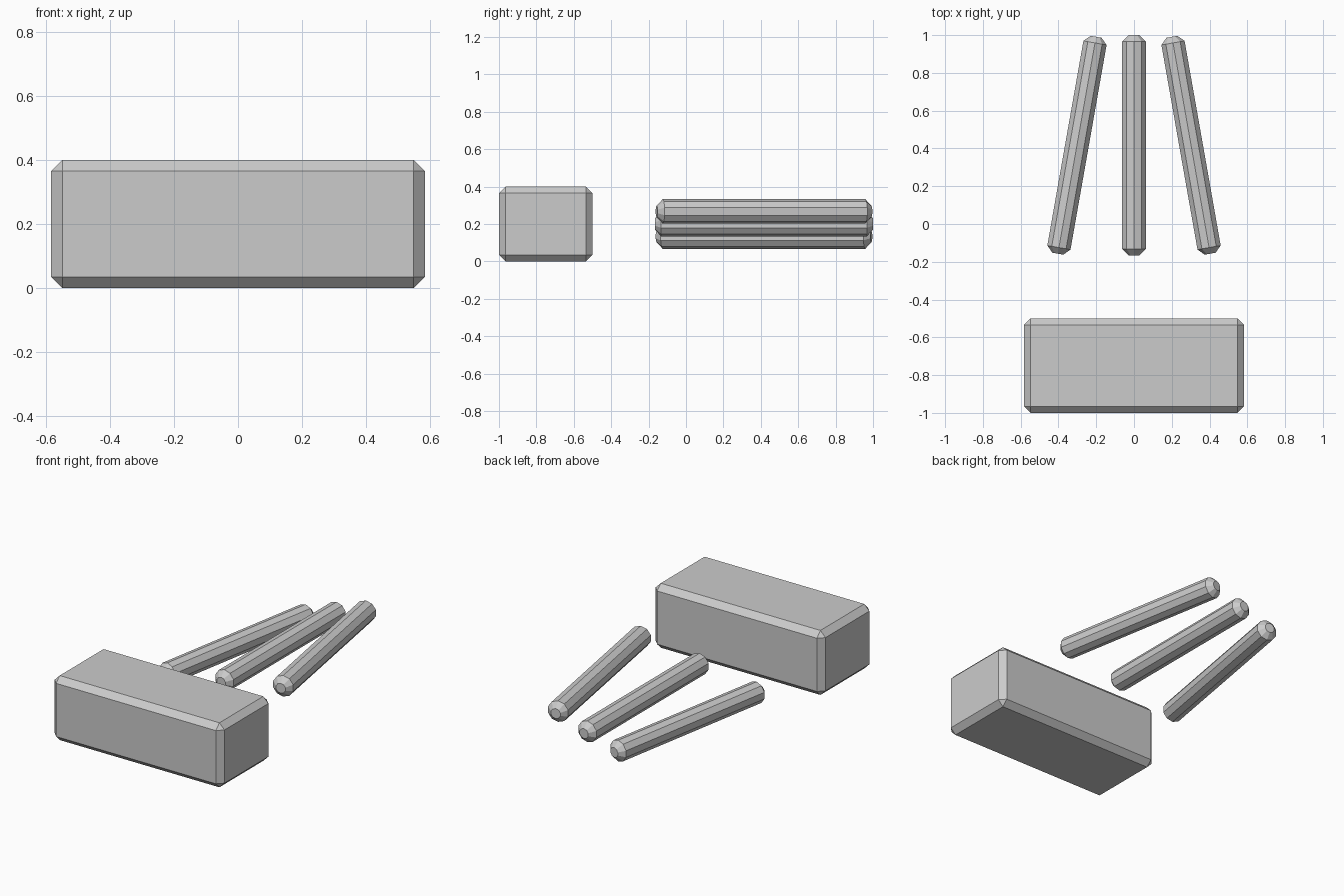
import bpy, bmesh, math
from mathutils import Matrix, Vector

if "Cube" in bpy.data.objects:
    bpy.data.objects.remove(bpy.data.objects["Cube"])


def finish(name, bm):
    mesh = bpy.data.meshes.new(name)
    bm.to_mesh(mesh)
    bm.free()
    obj = bpy.data.objects.new(name, mesh)
    bpy.context.collection.objects.link(obj)
    return obj


def bevel(bm, edges, width):
    bmesh.ops.bevel(bm, geom=edges, offset=width, offset_type='OFFSET',
                    segments=1, affect='EDGES', profile=0.5)


# Chamfered block at the front
bm = bmesh.new()
bmesh.ops.create_cube(bm, size=1)
bmesh.ops.scale(bm, vec=(1.166, 0.5, 0.4), verts=bm.verts)
bevel(bm, bm.edges[:], 0.035)
block = finish("block", bm)
block.location = (0, -0.75, 0.2)


# Ten-sided rods with chamfered ends, fanned out and stepped in height
def rod(name, x, z, turn):
    bm = bmesh.new()
    bmesh.ops.create_cone(bm, cap_ends=True, segments=10,
                          radius1=0.0655, radius2=0.0655, depth=1.166)
    rims = [e for e in bm.edges if abs(e.verts[0].co.z - e.verts[1].co.z) < 1e-4]
    bevel(bm, rims, 0.033)
    bmesh.ops.rotate(bm, verts=bm.verts, cent=Vector(),
                     matrix=Matrix.Rotation(math.pi / 2, 3, 'X'))
    obj = finish(name, bm)
    obj.location = (x, 0.417, z)
    obj.rotation_euler.z = math.radians(turn)


rod("left_rod", -0.302, 0.133, -10)
rod("middle_rod", 0, 0.2, 0)
rod("right_rod", 0.302, 0.267, 10)
